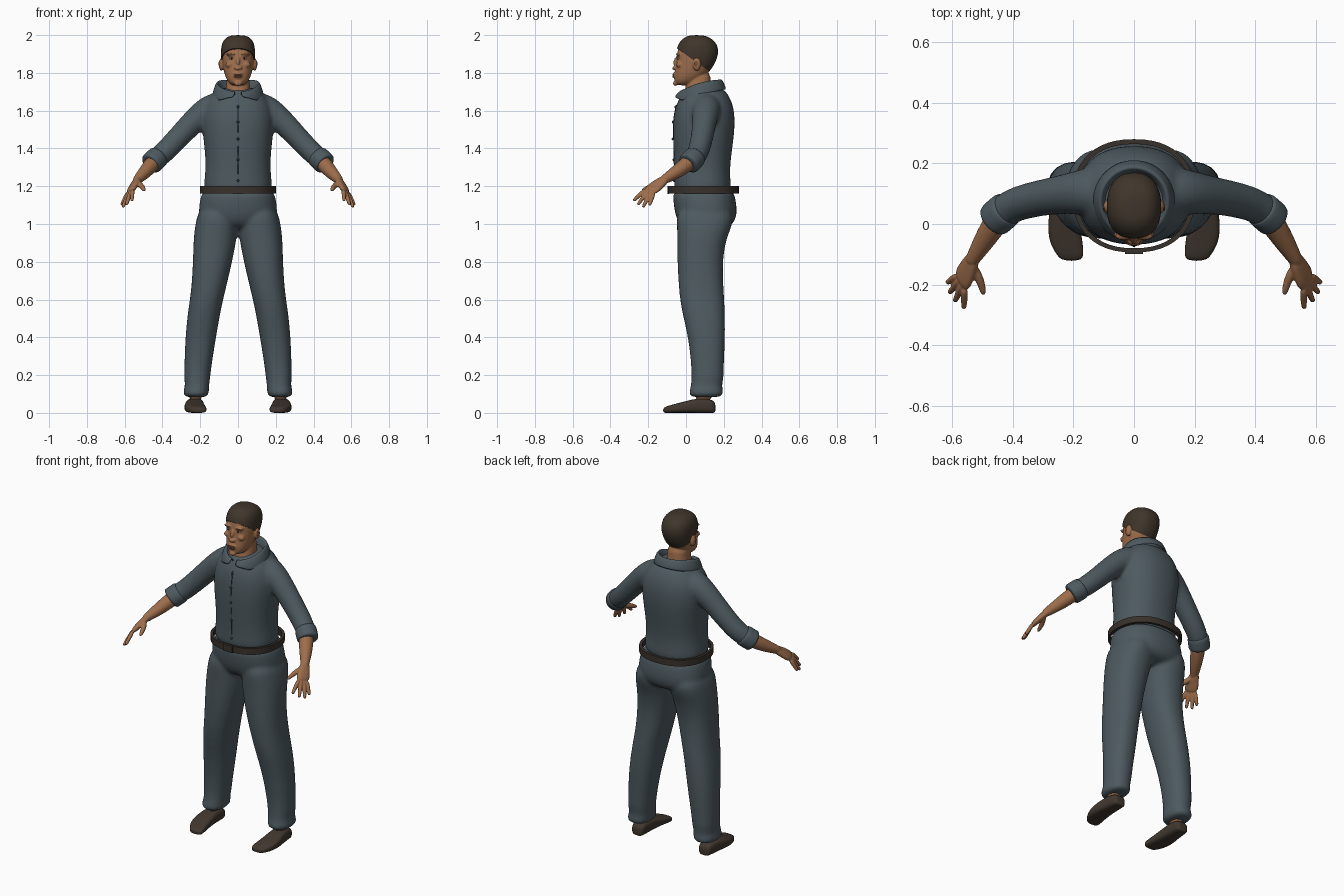
import bpy, bmesh, math
from mathutils import Vector, Matrix

if "Cube" in bpy.data.objects:
    bpy.data.objects.remove(bpy.data.objects["Cube"])


def material(name, *rgb):
    m = bpy.data.materials.new(name)
    m.use_nodes = True
    m.diffuse_color = (*rgb, 1)
    bsdf = next(n for n in m.node_tree.nodes if n.type == "BSDF_PRINCIPLED")
    bsdf.inputs["Base Color"].default_value = (*rgb, 1)
    return m


CLOTH = material("slate cloth", .075, .102, .117)
SEAM = material("dark seam", .03, .04, .047)
SKIN = material("brown skin", .34, .155, .072)
LIP = material("dark skin", .19, .08, .042)
HAIR = material("dark hair", .05, .036, .024)
BELT = material("belt leather", .04, .031, .025)
SHOE = material("shoe leather", .052, .038, .028)
WHITE = material("eye white", .5, .45, .4)
IRIS = material("eye dark", .012, .008, .006)


def loft(bm, rings, p=2, n=24, wrap=False):
    """Skin a list of (centre, half-axis u, half-axis v) superellipses."""
    def power(t):
        return math.copysign(abs(t) ** (2 / p), t)
    loops = []
    for c, u, v in rings:
        angles = [math.tau * i / n for i in range(n)]
        loops.append([bm.verts.new(c + u * power(math.cos(a)) + v * power(math.sin(a)))
                      for a in angles])
    pairs = list(zip(loops, loops[1:]))
    if wrap:
        pairs.append((loops[-1], loops[0]))
    else:
        bm.faces.new(loops[0])
        bm.faces.new(loops[-1])
    for a, b in pairs:
        for i in range(n):
            j = (i + 1) % n
            bm.faces.new((a[i], a[j], b[j], b[i]))


def stack(bm, rows, s=1, p=2.3, **kw):
    """Horizontal rings given as (z, x0, x1, y0, y1)."""
    loft(bm, [(Vector((s * (x0 + x1) / 2, (y0 + y1) / 2, z)),
               Vector(((x1 - x0) / 2, 0, 0)), Vector((0, (y1 - y0) / 2, 0)))
              for z, x0, x1, y0, y1 in rows], p, **kw)


def centred(rows):
    return [(z, -w, w, y0, y1) for z, w, y0, y1 in rows]


def tube(bm, pts, s=1, n=16):
    """Round tube along (x, y, z, radius) points."""
    cs = [Vector((s * x, y, z)) for x, y, z, r in pts]
    rings = []
    for i, c in enumerate(cs):
        t = cs[min(i + 1, len(cs) - 1)] - cs[max(i - 1, 0)]
        u = t.cross(Vector((0, 0, 1))).normalized()
        r = pts[i][3]
        rings.append((c, u * r, t.cross(u).normalized() * r))
    loft(bm, rings, n=n)


def ball(bm, loc, size):
    bmesh.ops.create_uvsphere(bm, u_segments=20, v_segments=12, radius=1,
                              matrix=Matrix.Translation(loc) @ Matrix.Diagonal((*size, 1)))


def finish(name, bm, mat, sub=0, voxel=0, relax=0, mirror=False, solid=0):
    bmesh.ops.recalc_face_normals(bm, faces=bm.faces[:])
    me = bpy.data.meshes.new(name)
    bm.to_mesh(me)
    bm.free()
    me.materials.append(mat)
    for f in me.polygons:
        f.use_smooth = True
    if not sub:
        me.set_sharp_from_angle(angle=math.radians(40))
    ob = bpy.data.objects.new(name, me)
    bpy.context.scene.collection.objects.link(ob)
    if solid:
        m = ob.modifiers.new("thickness", "SOLIDIFY")
        m.thickness, m.offset = solid, 0
    if sub:
        m = ob.modifiers.new("subdivision", "SUBSURF")
        m.levels = m.render_levels = sub
    if voxel:
        m = ob.modifiers.new("blend", "REMESH")
        m.mode, m.voxel_size, m.use_smooth_shade = "VOXEL", voxel, True
        m = ob.modifiers.new("relax", "SMOOTH")
        m.factor, m.iterations = .5, relax
    if mirror:
        ob.modifiers.new("mirror", "MIRROR")
    return ob


# Shirt: torso and both sleeves blended together
TORSO = [(1.14, .184, -.066, .247), (1.22, .181, -.063, .236), (1.3, .171, -.063, .233),
         (1.4, .178, -.068, .246), (1.5, .19, -.071, .259), (1.58, .19, -.065, .259),
         (1.64, .175, -.05, .247), (1.69, .14, -.022, .222), (1.725, .105, 0, .19)]
bm = bmesh.new()
stack(bm, centred(TORSO))
for s in (1, -1):
    tube(bm, [(.07, .11, 1.625, .08), (.15, .108, 1.61, .08), (.22, .1, 1.56, .066),
              (.3, .088, 1.475, .06), (.38, .07, 1.39, .058), (.42, .05, 1.355, .056),
              (.45, .024, 1.328, .054)], s, 24)
finish("shirt", bm, CLOTH, 2, .011, 5)

# Rolled sleeve cuffs
bm = bmesh.new()
tube(bm, [(.417, .052, 1.36, .056), (.42, .05, 1.357, .061), (.45, .024, 1.33, .061),
          (.462, .013, 1.318, .06), (.464, .011, 1.316, .05)], 1, 24)
finish("sleeve_cuff", bm, CLOTH, 1, mirror=True)

# Spread collar: stand, rim and fall, open at the front
bm = bmesh.new()
grid = []
for i in range(33):
    a = math.radians(-172 + 344 * i / 32)
    w = (1 - math.cos(a)) / 2
    lift = max(0, w - .85) / .15 * .035
    prof = [(.09, 1.70 - .035 * w), (.108, 1.765 - .065 * w ** 2),
            (.115, 1.762 - .065 * w ** 2), (.137, 1.712 - .075 * w + lift)]
    grid.append([bm.verts.new((r * math.sin(a), .075 + r * math.cos(a), z)) for r, z in prof])
for a, b in zip(grid, grid[1:]):
    for k in range(3):
        bm.faces.new((a[k], a[k + 1], b[k + 1], b[k]))
finish("collar", bm, CLOTH, 1, solid=.008)

# Front seam and buttons
bm = bmesh.new()
tube(bm, [(0, y0 + .002, z, .003) for z, w, y0, y1 in TORSO[1:7]], n=8)
finish("front_seam", bm, SEAM, 1)
bm = bmesh.new()
for z, y in ((1.23, -.063), (1.34, -.065), (1.45, -.07), (1.54, -.069), (1.62, -.056)):
    ball(bm, (0, y, z), (.007, .006, .007))
finish("buttons", bm, SEAM, 1)

# Trousers: pelvis and both legs blended together
bm = bmesh.new()
stack(bm, centred([(1.19, .188, -.068, .25), (1.14, .2, -.07, .262), (1.07, .212, -.063, .273),
                   (1.01, .2, -.045, .262), (.97, .12, .0, .21)]))
LEG = [(1.1, .01, .205, -.05, .25), (1.0, 0, .226, -.05, .252), (.93, .005, .236, -.046, .215),
       (.8, .03, .239, -.047, .192), (.65, .066, .247, -.038, .2), (.55, .09, .264, -.026, .206),
       (.4, .116, .28, .012, .208), (.25, .14, .284, .028, .2), (.18, .148, .286, .028, .2),
       (.145, .153, .279, .026, .189), (.11, .153, .292, .016, .199), (.08, .158, .286, .015, .195)]
for s in (1, -1):
    stack(bm, LEG, s)
finish("trousers", bm, CLOTH, 2, .011, 5)

# Belt and buckle
bm = bmesh.new()
stack(bm, centred([(1.162, .202, -.094, .28), (1.2, .202, -.094, .28),
                   (1.2, .186, -.08, .264), (1.162, .186, -.08, .264)]), n=48, wrap=True)
finish("belt", bm, BELT)
bm = bmesh.new()
bmesh.ops.create_cube(bm, size=1, matrix=Matrix.Translation((0, -.094, 1.181))
                      @ Matrix.Diagonal((.06, .01, .042, 1)))
finish("buckle", bm, BELT)

# Shoes and ankles
bm = bmesh.new()
SHOE_ROWS = [(.157, .225, .03, .05), (.14, .225, .042, .072), (.07, .228, .046, .08),
             (0, .232, .054, .063), (-.06, .225, .055, .047), (-.1, .211, .046, .036),
             (-.122, .206, .032, .026)]
loft(bm, [(Vector((x, y, h / 2)), Vector((w, 0, 0)), Vector((0, 0, h / 2)))
          for y, x, w, h in SHOE_ROWS], 3.2)
finish("shoe", bm, SHOE, 2, mirror=True)
bm = bmesh.new()
stack(bm, [(.05, .187, .263, .04, .14), (.16, .187, .263, .055, .145)])
finish("ankle", bm, SKIN, 1, mirror=True)

# Forearm and hand
bm = bmesh.new()
tube(bm, [(.43, .04, 1.345, .042), (.46, .0, 1.312, .042), (.495, -.055, 1.272, .036),
          (.53, -.112, 1.237, .025), (.54, -.13, 1.225, .022)])
across = Vector((.05, .085, -.03)).normalized()
normal = across.cross(Vector((.04, -.085, -.06))).normalized()
knuckle = Vector((.573, -.197, 1.168))
loft(bm, [(Vector(c), across * w, normal * t) for c, w, t in (
    ((.527, -.107, 1.241), .024, .02), ((.54, -.135, 1.22), .033, .019),
    ((.557, -.166, 1.195), .04, .017), (knuckle, .04, .014))], 2.4)
tips = ((.562, -.279, 1.122), (.592, -.256, 1.1), (.61, -.228, 1.088), (.617, -.194, 1.098))
for off, tip in zip((-.029, -.01, .01, .029), tips):
    base, tip = knuckle + across * off, Vector(tip)
    base = base - (tip - base) * .15
    tube(bm, [(*base.lerp(tip, k), r) for k, r in ((0, .012), (.5, .0115), (.9, .0095), (1, .007))])
tube(bm, [(.537, -.135, 1.222, .017), (.512, -.175, 1.203, .015),
          (.501, -.21, 1.188, .012), (.496, -.235, 1.177, .008)])
finish("forearm_and_hand", bm, SKIN, 2, .0042, 2, mirror=True)

# Head: skull, neck, nose, brow ridges and ears blended together
HEAD = [(1.733, .03, -.046, .01), (1.75, .052, -.061, .055), (1.78, .068, -.063, .1),
        (1.81, .076, -.059, .127), (1.84, .081, -.053, .146), (1.88, .086, -.05, .163),
        (1.92, .086, -.046, .167), (1.955, .079, -.032, .153), (1.98, .06, -.006, .122),
        (1.993, .03, .025, .085)]
bm = bmesh.new()
stack(bm, centred(HEAD))
stack(bm, centred([(1.62, .08, -.005, .15), (1.69, .07, -.016, .14),
                   (1.74, .061, .005, .132), (1.82, .058, .01, .13)]))
tube(bm, [(0, -.042, 1.89, .009), (0, -.052, 1.87, .01), (0, -.062, 1.845, .012),
          (0, -.067, 1.828, .014), (0, -.058, 1.818, .012)])
ball(bm, (0, -.057, 1.744), (.022, .012, .014))
ball(bm, (0, -.058, 1.787), (.028, .012, .018))
for s in (1, -1):
    ball(bm, (s * .013, -.058, 1.828), (.009, .011, .009))
    ball(bm, (s * .034, -.04, 1.898), (.03, .013, .01))
    ball(bm, (s * .045, -.036, 1.843), (.022, .016, .016))
    ball(bm, (s * .088, .057, 1.845), (.014, .022, .034))
finish("head", bm, SKIN, 1, .005, 3)

# Close-cropped hair: swollen skull cut along a sloping hairline
bm = bmesh.new()
stack(bm, centred([(z + .007, w + .005, y0 - .005, y1 + .006) for z, w, y0, y1 in HEAD]))
hair = finish("hair", bm, HAIR, 2)
bm = bmesh.new()
bm.from_object(hair, bpy.context.evaluated_depsgraph_get())
bmesh.ops.bisect_plane(bm, geom=bm.verts[:] + bm.edges[:] + bm.faces[:],
                       plane_co=(0, -.05, 1.932), plane_no=(0, .58, .81), clear_inner=True)
bmesh.ops.holes_fill(bm, edges=bm.edges[:], sides=0)
hair.modifiers.clear()
bm.to_mesh(hair.data)
bm.free()
hair.data.set_sharp_from_angle(angle=math.radians(40))

# Small face parts
FACE = (("eye", WHITE, (.034, -.038, 1.877), (.014, .01, .0055)),
        ("iris", IRIS, (.034, -.043, 1.877), (.006, .0065, .0055)),
        ("eyebrow", HAIR, (.035, -.046, 1.899), (.021, .007, .0035)),
        ("ear_hollow", LIP, (.098, .053, 1.848), (.005, .01, .017)))
for name, mat, loc, size in FACE:
    bm = bmesh.new()
    ball(bm, loc, size)
    finish(name, bm, mat, 1, mirror=True)
bm = bmesh.new()
ball(bm, (0, -.064, 1.79), (.024, .009, .005))
ball(bm, (0, -.063, 1.78), (.021, .01, .0055))
finish("lips", bm, LIP, 1)
